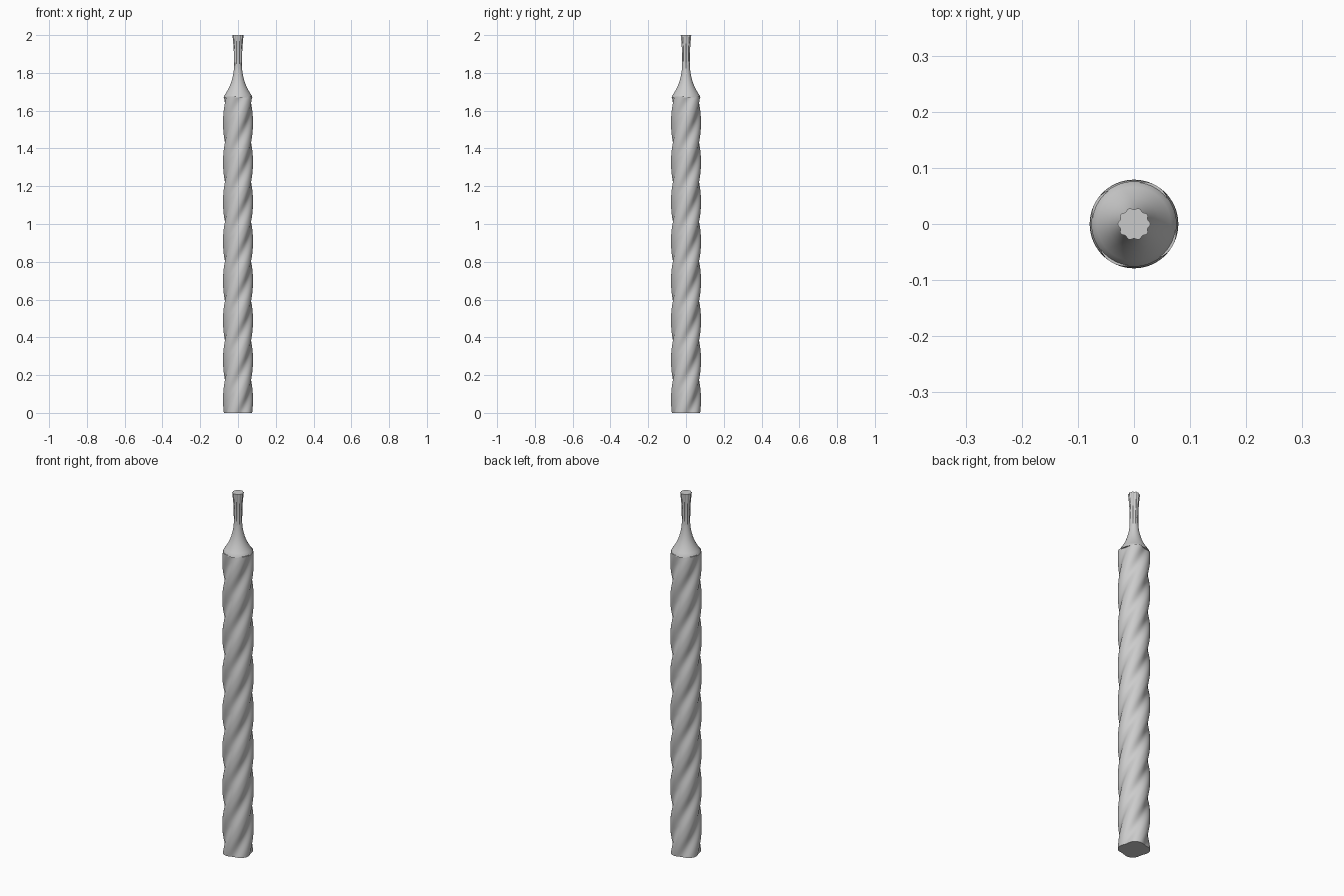
import bpy, bmesh
from math import sin, cos, pi, radians

if "Cube" in bpy.data.objects:
    bpy.data.objects.remove(bpy.data.objects["Cube"])


def ring_solid(name, heights, segments, radius_at, smooth=40):
    """Closed solid made of stacked rings; radius_at(angle, z) shapes each ring."""
    bm = bmesh.new()
    rings = []
    for z in heights:
        ring = []
        for i in range(segments):
            a = 2 * pi * i / segments
            r = radius_at(a, z)
            ring.append(bm.verts.new((r * cos(a), r * sin(a), z)))
        rings.append(ring)
    for lo, hi in zip(rings, rings[1:]):
        for i in range(segments):
            j = (i + 1) % segments
            bm.faces.new((lo[i], lo[j], hi[j], hi[i]))
    bm.faces.new(rings[0][::-1])
    bm.faces.new(rings[-1])
    mesh = bpy.data.meshes.new(name)
    bm.to_mesh(mesh)
    bm.free()
    obj = bpy.data.objects.new(name, mesh)
    bpy.context.collection.objects.link(obj)
    bpy.ops.object.select_all(action='DESELECT')
    obj.select_set(True)
    bpy.context.view_layer.objects.active = obj
    bpy.ops.object.shade_smooth_by_angle(angle=radians(smooth))
    return obj


def profile_radius(points):
    """Smoothly readable radius from a short (z, radius) profile."""
    def f(z):
        for (z0, r0), (z1, r1) in zip(points, points[1:]):
            if z <= z1:
                return r0 + (r1 - r0) * (z - z0) / (z1 - z0)
        return points[-1][1]
    return f


# Twisted shaft: four helical grooves, two full turns
SHAFT_TOP = 1.675
GROOVE_PHASE = radians(15)


def shaft_radius(a, z):
    t = a - GROOVE_PHASE - 4 * pi * z / SHAFT_TOP
    groove = (0.5 + 0.5 * cos(4 * t)) ** 1.5
    return 0.079 - 0.012 * groove


ring_solid("twisted_shaft", [SHAFT_TOP * k / 160 for k in range(161)], 80, shaft_radius)

# Concave shoulder tapering into the neck
shoulder = [(1.67, 0.076), (1.68, 0.073), (1.69, 0.066), (1.705, 0.057), (1.725, 0.046),
            (1.75, 0.036), (1.775, 0.029), (1.80, 0.024), (1.83, 0.0205), (1.87, 0.019)]
shoulder_r = profile_radius(shoulder)
ring_solid("tapered_shoulder", [p[0] for p in shoulder], 64, lambda a, z: shoulder_r(z))

# Fluted neck flaring to the tip
neck = [(1.78, 0.022), (1.84, 0.021), (1.90, 0.0215), (1.94, 0.0235), (1.97, 0.026), (2.0, 0.029)]
neck_r = profile_radius(neck)
ring_solid("fluted_neck", [p[0] for p in neck], 80,
           lambda a, z: neck_r(z) * (0.95 + 0.06 * cos(10 * a)))
